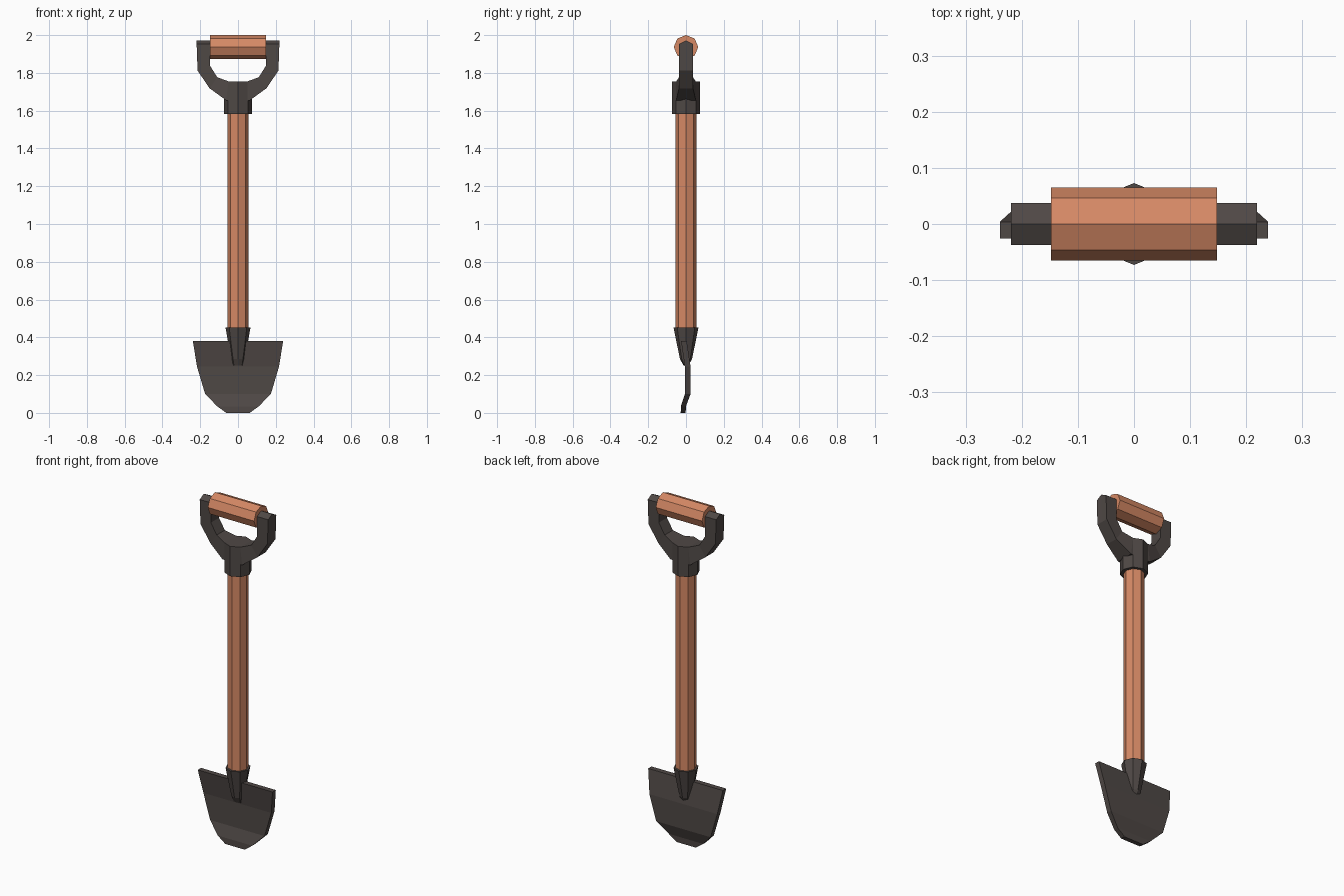
import bpy, bmesh, math

if "Cube" in bpy.data.objects:
    bpy.data.objects.remove(bpy.data.objects["Cube"])


def material(name, rgb):
    m = bpy.data.materials.new(name)
    m.diffuse_color = (*rgb, 1)
    m.use_nodes = True
    m.node_tree.nodes["Principled BSDF"].inputs["Base Color"].default_value = m.diffuse_color
    return m


WOOD = material("wood", (0.67, 0.25, 0.13))
METAL = material("dark_metal", (0.078, 0.065, 0.06))


def loft(name, rings, mat):
    """Skin a list of equal-length point rings and cap both ends."""
    bm = bmesh.new()
    rows = [[bm.verts.new(p) for p in ring] for ring in rings]
    n = len(rows[0])
    for a, b in zip(rows, rows[1:]):
        for i in range(n):
            j = (i + 1) % n
            bm.faces.new((a[i], a[j], b[j], b[i]))
    bm.faces.new(rows[0])
    bm.faces.new(rows[-1])
    bmesh.ops.remove_doubles(bm, verts=bm.verts, dist=1e-5)
    bmesh.ops.recalc_face_normals(bm, faces=bm.faces)
    me = bpy.data.meshes.new(name)
    bm.to_mesh(me)
    bm.free()
    me.materials.append(mat)
    ob = bpy.data.objects.new(name, me)
    bpy.context.collection.objects.link(ob)
    return ob


def octagon(rx, ry):
    return [(rx * math.cos(i * math.pi / 4), ry * math.sin(i * math.pi / 4))
            for i in range(8)]


def upright(name, levels, mat):
    """Eight-sided column from (z, x radius, y radius) levels."""
    return loft(name, [[(x, y, z) for x, y in octagon(rx, ry)]
                       for z, rx, ry in levels], mat)


# Wooden shaft and cross grip
upright("shaft", [(0.40, 0.055, 0.055), (1.60, 0.055, 0.055)], WOOD)
loft("grip", [[(x, a, 1.937 + b) for a, b in octagon(0.065, 0.063)]
              for x in (-0.148, 0.148)], WOOD)

# Collar at the top of the shaft, tapered socket at the bottom
upright("collar", [(1.582, 0.073, 0.073), (1.755, 0.073, 0.073)], METAL)
upright("blade_socket", [(0.25, 0.03, 0.012), (0.285, 0.037, 0.032),
                         (0.452, 0.066, 0.066)], METAL)

# Yoke: (inner x, inner z, outer x, outer z, half depth) from arm tip to root
arm = [(0.148, 1.953, 0.219, 1.953, 0.037),
       (0.148, 1.838, 0.214, 1.812, 0.037),
       (0.110, 1.777, 0.150, 1.718, 0.037),
       (0.050, 1.755, 0.063, 1.655, 0.052)]


def arm_ring(s, ix, iz, ox, oz, d):
    return [(s * ix, -d, iz), (s * ox, -d, oz), (s * ox, 0, oz),
            (s * ox, d, oz), (s * ix, d, iz), (s * ix, 0, iz)]


rings = [arm_ring(1, *p) for p in arm] + [arm_ring(-1, *p) for p in reversed(arm)]
yoke = loft("yoke", rings, METAL)
# Raise the middle of each arm tip into a ridge
bm = bmesh.new()
bm.from_mesh(yoke.data)
tips = [f for f in bm.faces if all(v.co.z > 1.95 for v in f.verts)]
for f in tips:
    mid = [v for v in f.verts if abs(v.co.y) < 1e-4]
    bmesh.utils.face_split(f, mid[0], mid[1])
    for v in mid:
        v.co.z = 1.972
bm.to_mesh(yoke.data)
bm.free()

# Blade: (z, half width, front y, back y)
blade = [(0.38, 0.239, -0.026, 0.004), (0.245, 0.217, -0.006, 0.024),
         (0.10, 0.174, -0.006, 0.024), (0.035, 0.110, -0.027, 0.0),
         (0.0, 0.062, -0.028, -0.002)]
loft("blade", [[(-w, f, z), (w, f, z), (w, b, z), (-w, b, z)]
               for z, w, f, b in blade], METAL)
